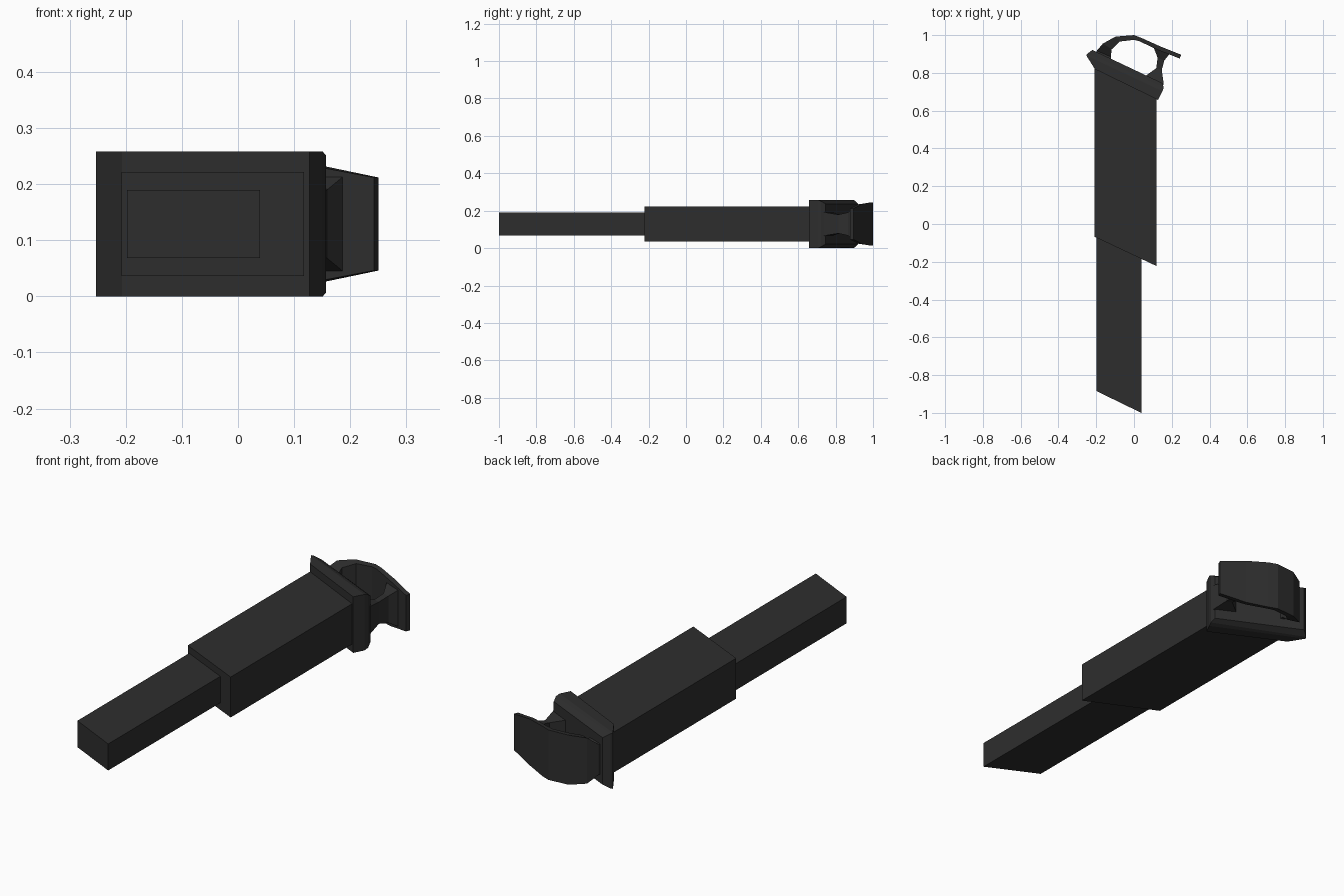
import bpy, bmesh
from mathutils import Vector

ZC = 0.129  # mid height, everything is symmetric about it

mat = bpy.data.materials.new("charcoal")
mat.diffuse_color = (0.027, 0.027, 0.027, 1)


def loft(name, stations):
    """Skin rectangular sections: each is (point a, point b, half height a, half height b)."""
    bm = bmesh.new()
    rings = []
    for a, b, ha, hb in stations:
        rings.append([bm.verts.new((p[0], p[1], ZC + s)) for p, s in
                      ((a, -ha), (b, -hb), (b, hb), (a, ha))])
    for r, q in zip(rings, rings[1:]):
        for i in range(4):
            j = (i + 1) % 4
            bm.faces.new((r[i], r[j], q[j], q[i]))
    bm.faces.new(rings[0])
    bm.faces.new(rings[-1])
    bmesh.ops.recalc_face_normals(bm, faces=bm.faces)
    mesh = bpy.data.meshes.new(name)
    bm.to_mesh(mesh)
    bm.free()
    mesh.materials.append(mat)
    ob = bpy.data.objects.new(name, mesh)
    bpy.context.collection.objects.link(ob)
    return ob


def slanted_bar(name, x0, x1, y_left, y_right, back_left, back_right, h):
    loft(name, [((x0, y_left), (x1, y_right), h, h),
                ((x0, back_left), (x1, back_right), h, h)])


# narrow end bar and main body, both cut at a slant
slanted_bar("end_bar", -0.198, 0.039, -0.885, -1.0, -0.05, -0.16, 0.061)
slanted_bar("main_body", -0.208, 0.118, -0.068, -0.222, 0.83, 0.675, 0.093)

# slanted collar: front face, widest line, bevelled back face
loft("collar", [
    ((-0.207, 0.820), (0.127, 0.657), 0.129, 0.129),
    ((-0.253, 0.893), (0.151, 0.703), 0.129, 0.129),
    ((-0.247, 0.902), (0.157, 0.722), 0.126, 0.122),
    ((-0.220, 0.921), (0.152, 0.745), 0.108, 0.108),
])

# curved grip band, rising from the collar and ending in a free tip
loft("grip_band", [
    ((-0.205, 0.895), (-0.115, 0.850), 0.072, 0.072),
    ((-0.197, 0.917), (-0.123, 0.885), 0.070, 0.062),
    ((-0.165, 0.955), (-0.118, 0.925), 0.105, 0.095),
    ((-0.098, 0.992), (-0.075, 0.966), 0.114, 0.110),
    ((0.000, 1.000), (0.000, 0.975), 0.115, 0.112),
    ((0.042, 0.984), (0.030, 0.967), 0.115, 0.112),
    ((0.135, 0.942), (0.125, 0.922), 0.107, 0.105),
    ((0.250, 0.896), (0.242, 0.876), 0.083, 0.083),
])

# waisted post joining the band to the collar
loft("grip_post", [
    ((0.105, 0.932), (0.188, 0.900), 0.085, 0.085),
    ((0.125, 0.880), (0.160, 0.865), 0.060, 0.062),
    ((0.118, 0.825), (0.147, 0.815), 0.050, 0.050),
    ((0.055, 0.780), (0.158, 0.738), 0.063, 0.063),
])
